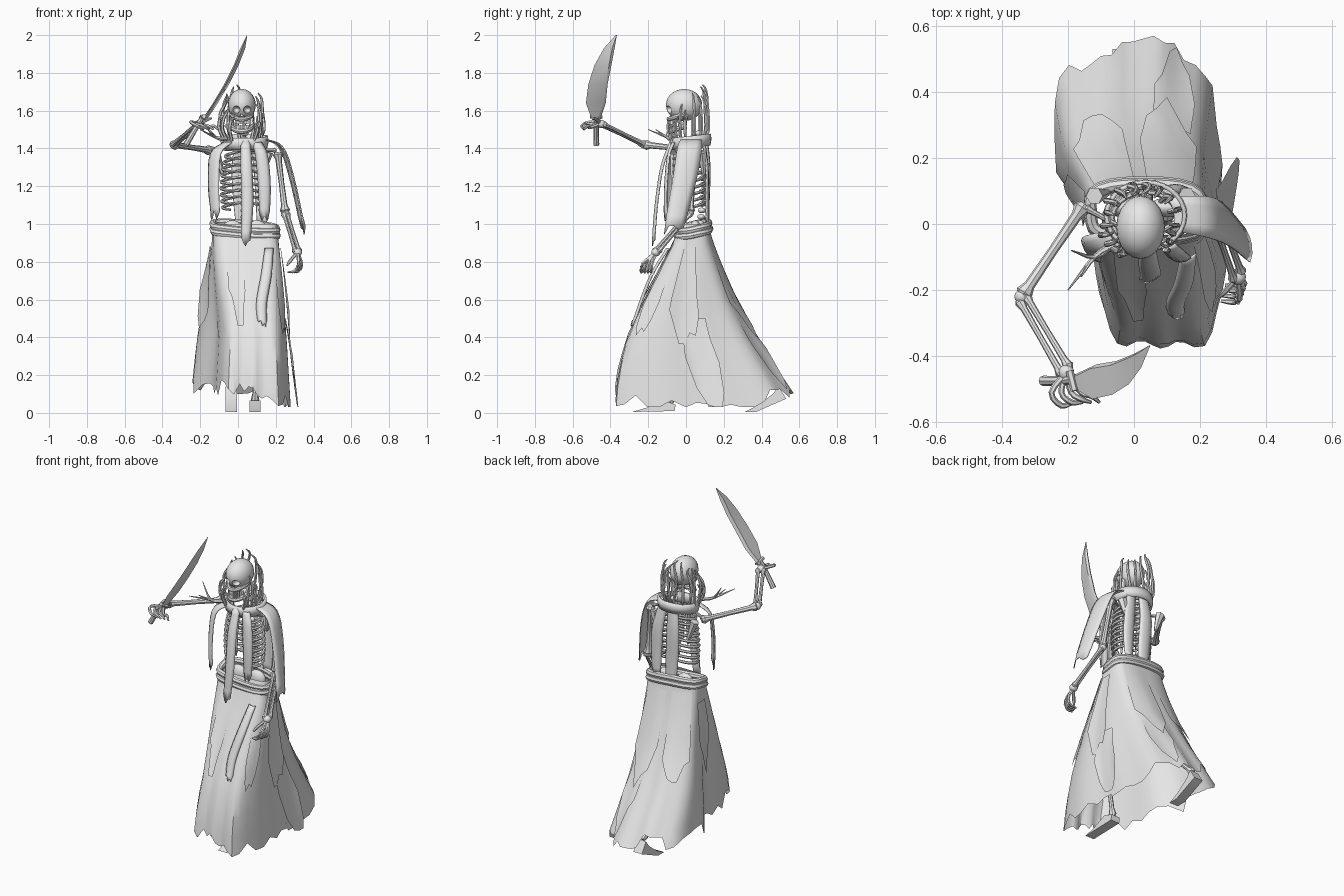
import bpy, bmesh, math, random
from mathutils import Vector, Matrix

random.seed(4)
cube = bpy.data.objects.get("Cube")
if cube:
    bpy.data.objects.remove(cube)

GREY = bpy.data.materials.new("plain_grey")
GREY.use_nodes = True
GREY.diffuse_color = (0.8, 0.8, 0.8, 1)
GREY.node_tree.nodes["Principled BSDF"].inputs["Base Color"].default_value = (0.8, 0.8, 0.8, 1)
made = []


def finish(name, bm, smooth=True):
    mesh = bpy.data.meshes.new(name)
    bm.to_mesh(mesh)
    bm.free()
    mesh.materials.append(GREY)
    ob = bpy.data.objects.new(name, mesh)
    bpy.context.collection.objects.link(ob)
    if smooth:
        made.append(ob)
    return ob


def curve_points(pts, steps):
    """Smooth path through a few points."""
    p = [Vector(q) for q in pts]
    p = [2 * p[0] - p[1]] + p + [2 * p[-1] - p[-2]]
    out = []
    for i in range(1, len(p) - 2):
        a, b, c, d = p[i - 1:i + 3]
        for s in range(steps):
            t = s / steps
            out.append(0.5 * (2 * b + (c - a) * t + (2 * a - 5 * b + 4 * c - d) * t * t
                              + (3 * b - a - 3 * c + d) * t ** 3))
    return out + [p[-2]]


def add_tube(bm, pts, radii, sides=6):
    pts = [Vector(p) for p in pts]
    rings = []
    for i, p in enumerate(pts):
        t = (pts[min(i + 1, len(pts) - 1)] - pts[max(i - 1, 0)]).normalized()
        ref = Vector((0, 0, 1)) if abs(t.z) < 0.8 else Vector((0, 1, 0))
        u = t.cross(ref).normalized()
        v = t.cross(u)
        k = i / (len(pts) - 1) * (len(radii) - 1)
        j = min(int(k), len(radii) - 2)
        r = radii[j] + (radii[j + 1] - radii[j]) * (k - j)
        rings.append([bm.verts.new(p + r * (u * math.cos(a) + v * math.sin(a)))
                      for a in (math.tau * n / sides for n in range(sides))])
    for a, b in zip(rings, rings[1:]):
        for n in range(sides):
            m = (n + 1) % sides
            bm.faces.new((a[n], a[m], b[m], b[n]))
    bm.faces.new(rings[0][::-1])
    bm.faces.new(rings[-1])


def add_bone(bm, a, b, r):
    a, b = Vector(a), Vector(b)
    add_tube(bm, [a.lerp(b, t) for t in (0, 0.04, 0.12, 0.5, 0.88, 0.96, 1)],
             [r, r * 1.6, r, r * 0.85, r, r * 1.6, r], 8)


def add_ball(bm, centre, size):
    m = Matrix.Translation(centre) @ Matrix.Diagonal((*size, 1))
    bmesh.ops.create_uvsphere(bm, u_segments=20, v_segments=14, radius=1, matrix=m)


def add_box(bm, centre, size):
    bmesh.ops.create_cube(bm, size=1, matrix=Matrix.Translation(centre) @ Matrix.Diagonal((*size, 1)))


def strip(name, pts, width, across, out):
    """Hanging cloth strip, bowed across its width, torn at the end."""
    bm = bmesh.new()
    path = curve_points(pts, 4)
    across, out = Vector(across).normalized(), Vector(out).normalized()
    rows = []
    for i, p in enumerate(path):
        f = i / (len(path) - 1)
        w = width * (0.8 + 0.25 * math.sin(math.pi * f))
        row = []
        for c in range(5):
            s = c / 2 - 1
            q = p + across * s * w / 2 - out * 0.012 * s * s
            if i == len(path) - 1:
                q.z -= random.uniform(-0.03, 0.035)
            row.append(bm.verts.new(q))
        rows.append(row)
    for a, b in zip(rows, rows[1:]):
        for c in range(4):
            bm.faces.new((a[c], a[c + 1], b[c + 1], b[c]))
    finish(name, bm).modifiers.new("cloth", "SOLIDIFY").thickness = 0.006


# Skirt sections: height, front y, back y, half width
SECTIONS = [(0.0, -.375, .63, .265), (0.2, -.36, .5, .25), (0.4, -.31, .37, .235), (0.6, -.22, .26, .215),
            (0.8, -.12, .18, .195), (0.94, -.05, .13, .178), (1.05, -.02, .11, .17)]


def skirt_point(angle, z, grow=1.0):
    """Boxy section whose front is narrower and set to one side."""
    z = max(0, min(z, 1.049))
    i = max(n for n in range(len(SECTIONS) - 1) if SECTIONS[n][0] <= z)
    lo, hi = SECTIONS[i], SECTIONS[i + 1]
    t = (z - lo[0]) / (hi[0] - lo[0])
    front, back, half = (lo[n] + (hi[n] - lo[n]) * t for n in (1, 2, 3))
    c, s = math.cos(angle), math.sin(angle)
    e = 3.9 - 1.1 * s
    k = (abs(c) ** e + abs(s) ** e) ** (-1 / e)
    k *= grow * (1 + 0.03 * (1 - z) * math.sin(11 * angle))
    y = (front + back) / 2 + (back - front) / 2 * k * s
    rear = 1 / (1 + math.exp((0.08 - y) / 0.06))
    flare = min(1, (1.05 - z) / 0.6)
    x = 0.035 + flare * (0.045 - 0.085 * rear) + half * (1 - 0.25 * flare * (1 - rear)) * k * c
    return Vector((x, y, z))


def cloth(name, start, end, top, bottom, grow, cols, rows, point=0.0, tilt=0.0):
    """Torn sheet over the skirt form, from start to end degrees, growing outward to its hem."""
    bm = bmesh.new()
    grid = []
    for c in range(cols + 1):
        f = c / cols
        a = math.radians(start + (end - start) * f)
        hem = bottom + random.uniform(-0.05, 0.05) + point * abs(2 * f - 1) ** 2
        hem += tilt * (max(0, math.sin(a)) ** 2 - math.cos(a))
        grid.append([bm.verts.new(skirt_point(a, top + (max(hem, 0.03) - top) * r / rows,
                                              1 + (grow - 1) * (0.3 + 0.7 * r / rows)))
                     for r in range(rows + 1)])
    for a, b in zip(grid, grid[1:]):
        for r in range(rows):
            bm.faces.new((a[r], a[r + 1], b[r + 1], b[r]))
    bmesh.ops.remove_doubles(bm, verts=bm.verts, dist=0.0005)
    finish(name, bm)


# Skirt, its overlays and the waistband
cloth("skirt", 0, 360, 1.0, 0.095, 1.0, 52, 9, tilt=0.045)
for n, (a, b, top, low, grow) in enumerate([
        (-122, -98, .93, .47, 1.05), (-20, 8, .88, .36, 1.14), (152, 188, .88, .48, 1.16),
        (100, 138, .95, .42, 1.05), (45, 88, .95, .4, 1.05), (48, 75, .5, .16, 1.04),
        (-50, -33, .9, .42, 1.05), (-7, 14, .5, .05, 1.2)]):
    cloth("skirt_overlay_%d" % (n + 1), a, b, top, low, grow, 6, 6, 0.2)
strip("skirt_sash", [(.165, -.1, .87), (.15, -.185, .73), (.125, -.245, .58), (.13, -.285, .46)],
      .05, (1, 0, 0), (0, -1, 0))
for n, z in enumerate((0.955, 0.985)):
    bm = bmesh.new()
    loop = [skirt_point(a, z, 0.98) + Vector((0, 0, 0.02 * math.sin(a) - 0.014 * math.cos(a)))
            for a in (math.tau * i / 32 for i in range(33))]
    add_tube(bm, loop, [0.019, 0.019], 8)
    finish("waistband_%d" % (n + 1), bm)

# Spine, pelvis and ribs
CX = 0.035
bm = bmesh.new()
for i in range(16):
    z = 0.97 + 0.034 * i
    y = 0.075 + 0.015 * math.sin((z - 1) * 8)
    add_ball(bm, (CX, y, z), (0.022, 0.02, 0.015))
    add_bone(bm, (CX, y, z), (CX, y + 0.03, z - 0.01), 0.005)
finish("spine", bm)
bm = bmesh.new()
for side in (-1, 1):
    add_ball(bm, (CX + side * 0.065, 0.05, 0.97), (0.055, 0.03, 0.05))
finish("pelvis", bm)
bm = bmesh.new()
for i in range(9):
    z = 1.39 - 0.034 * i
    w = 0.125 * math.sin(math.radians(45 + 9 * i)) ** 0.6
    gap = 0.2 + 0.5 * max(0, i - 5) / 3
    for side in (-1, 1):
        pts = []
        for s in range(11):
            a = (math.pi - gap) * s / 10
            pts.append((CX + side * w * math.sin(a), 0.015 + 0.082 * math.cos(a), z - 0.045 * math.sin(a / 2)))
        add_tube(bm, pts, [0.008, 0.009, 0.007], 6)
finish("ribs", bm)
bm = bmesh.new()
add_tube(bm, [(CX, -.065, 1.37), (CX, -.07, 1.28), (CX, -.068, 1.14)], [.02, .014, .006], 6)
finish("breastbone", bm)
bm = bmesh.new()
for tip in ((-0.15, 0.05, 1.4), (0.2, 0.05, 1.39)):
    add_bone(bm, (CX, -0.05, 1.39), tip, 0.009)
    add_tube(bm, [(tip[0] * 0.8, 0.085, 1.38), (tip[0] * 0.6 + .01, 0.095, 1.26)], [0.027, 0.01], 6)
finish("shoulder_bones", bm)


# Arms and hands
def arm(name, shoulder, elbow, wrist, fingers):
    bm = bmesh.new()
    add_bone(bm, shoulder, elbow, 0.017)
    for off in (-0.011, 0.011):
        o = Vector((off, off, 0))
        add_bone(bm, Vector(elbow) + o * 0.8, Vector(wrist) + o, 0.011)
    add_ball(bm, elbow, (0.022, 0.022, 0.022))
    add_ball(bm, wrist, (0.024, 0.024, 0.022))
    for path in fingers:
        add_tube(bm, curve_points([wrist] + path, 3), [0.01, 0.009, 0.009, 0.005], 6)
    finish(name, bm)


arm("right_arm", (-.15, .06, 1.39), (-.34, -.22, 1.42), (-.205, -.45, 1.53),
    [[(-.25 + .03 * i, -.51, 1.54 - .01 * i), (-.22 + .03 * i, -.55 + .01 * i, 1.52), (-.18 + .025 * i, -.54, 1.5)]
     for i in range(4)] + [[(-.17, -.47, 1.55), (-.14, -.49, 1.56)]])
arm("left_arm", (.21, .05, 1.38), (.25, .02, 1.06), (.315, -.16, .85),
    [[(.335 - .005 * i, -.18 - .016 * i, .79), (.32 - .008 * i, -.185 - .017 * i, .75),
      (.275 - .004 * i, -.185 - .016 * i, .745)] for i in range(4)] + [[(.28, -.2, .81), (.26, -.22, .78)]])

# Sword: grip, guard and a broad blade with a sharp front edge
bm = bmesh.new()
add_tube(bm, [(-.275, -.475, 1.42), (-.21, -.475, 1.53), (-.185, -.47, 1.57)], [.016, .013, .013], 8)
add_tube(bm, [(-.195, -.445, 1.565), (-.18, -.505, 1.57)], [.012, .012], 6)
finish("sword_grip", bm)
bm = bmesh.new()
rows = []
for z, x, front, back in ((1.55, -.18, -.497, -.455), (1.64, -.12, -.53, -.425), (1.74, -.06, -.517, -.415),
                          (1.84, -.01, -.485, -.395), (1.93, .025, -.435, -.378), (2.0, .048, -.372, -.366)):
    t = 0.013 if z < 2 else 0.001
    tilt = (back - front) * 0.06
    rows.append([bm.verts.new(v) for v in ((x - tilt, front, z), (x + t, back - t, z),
                                           (x + tilt, back, z), (x - t, back - t, z))])
for a, b in zip(rows, rows[1:]):
    for i in range(4):
        j = (i + 1) % 4
        bm.faces.new((a[i], a[j], b[j], b[i]))
bm.faces.new(rows[0])
bm.faces.new(rows[-1])
bmesh.ops.recalc_face_normals(bm, faces=bm.faces)
finish("sword_blade", bm)

# Skull with cut sockets, jaw and teeth
HX = 0.02
bm = bmesh.new()
add_ball(bm, (HX, -0.01, 1.63), (0.074, 0.096, 0.085))
skull = finish("skull", bm)
bm = bmesh.new()
for side in (-1, 1):
    add_ball(bm, (HX + side * 0.03, -0.1, 1.605), (0.021, 0.04, 0.02))
add_tube(bm, [(HX, -0.14, 1.572), (HX, -0.06, 1.572)], [0.013, 0.013], 3)
cutter = finish("socket_cutter", bm, False)
cutter.hide_render = cutter.hide_viewport = True
cut = skull.modifiers.new("sockets", "BOOLEAN")
cut.operation, cut.object = "DIFFERENCE", cutter
bm = bmesh.new()
for z, depth, r in ((1.555, -0.09, 0.013), (1.49, -0.082, 0.014)):
    add_tube(bm, [(HX + 0.053 * math.cos(a), depth * math.sin(a), z + 0.03 * (1 - math.sin(a)))
                  for a in (math.pi * i / 12 for i in range(13))], [r, r], 8)
for side in (-1, 1):
    add_tube(bm, [(HX + side * .053, 0, 1.58), (HX + side * .053, -.01, 1.51)], [.012, .014], 6)
for i in range(8):
    a = math.radians(50 + 80 * i / 7)
    for z in (1.54, 1.514):
        add_box(bm, (HX + .051 * math.cos(a), -.088 * math.sin(a), z), (.008, .01, .022))
finish("jaw_and_teeth", bm)

# Flat collar band
bm = bmesh.new()
levels = [[bm.verts.new((.035 + r * math.cos(a), .025 + .85 * r * math.sin(a), z + .012 * math.sin(a)))
           for a in (math.tau * i / 28 for i in range(28))] for z, r in ((1.405, .108), (1.435, .115), (1.465, .112))]
for lo, hi in zip(levels, levels[1:]):
    for i in range(28):
        bm.faces.new((lo[i], lo[i - 1], hi[i - 1], hi[i]))
finish("collar", bm).modifiers.new("cloth", "SOLIDIFY").thickness = 0.012

# Curved strands around the head
bm = bmesh.new()
for angle in (-48, -32, -18, -5, 20, 42, 62, 82, 102, 122, 145, 165, 185, 200, 215, 228, 240):
    a = math.radians(angle)
    top = 1.63 + 0.07 * math.sin(a) + random.uniform(-0.04, 0.04)
    d = Vector((math.cos(a), math.sin(a), 0))
    base = Vector((0.02, 0.005, 0))
    pts = [base + d * r + Vector((random.uniform(-.012, .012), 0, z))
           for r, z in ((.095, 1.44), (.115, 1.5), (.112, (1.5 + top) / 2), (.104, top - .03), (.085, top))]
    add_tube(bm, curve_points(pts, 3), [.008, .009, .008, .003], 6)
for tip in ((-.2, -.2, 1.5), (-.19, -.08, 1.55), (-.16, -.16, 1.5)):
    add_tube(bm, curve_points([(-.06, -.06, 1.45), (-.12, -.1, 1.46), tip], 3), [.01, .008, .002], 6)
finish("head_strands", bm)

# Cloth strips hanging from the collar
X, Y = (1, 0, 0), (0, 1, 0)
strip("front_strip", [(.04, -.08, 1.44), (.045, -.13, 1.3), (.05, -.16, 1.1), (.04, -.175, .91)], .055, X, (0, -1, 0))
strip("right_front_strip", [(-.06, -.05, 1.43), (-.125, -.07, 1.37), (-.135, -.09, 1.2), (-.125, -.1, 1.05)],
      .075, (1, -1, 0), (-1, -1, 0))
strip("left_front_strip", [(.1, -.07, 1.43), (.125, -.095, 1.36), (.14, -.11, 1.2), (.14, -.11, 1.04)],
      .06, X, (0, -1, 0))
strip("left_shoulder_strip", [(.12, .03, 1.45), (.23, .02, 1.41), (.29, -.005, 1.25), (.352, -.065, .97)],
      .125, (-.15, 1, 0), X)
strip("back_strip", [(.02, .115, 1.45), (.01, .13, 1.3), (.02, .125, 1.1), (.03, .125, .94)], .085, X, Y)
strip("left_back_strip", [(.09, .1, 1.45), (.12, .12, 1.3), (.13, .12, 1.15), (.13, .12, 1.0)], .075, X, Y)

# Legs and feet
bm = bmesh.new()
for hip, knee, ankle in (((-.03, .05, .95), (-.05, .1, .52), (-.035, .48, .14)),
                         ((.1, .04, .95), (.1, -.14, .52), (.09, -.08, .05))):
    add_bone(bm, hip, knee, 0.017)
    add_bone(bm, knee, ankle, 0.014)
finish("leg_bones", bm)
for name, x, profile in (
        ("left_foot", .09, [(-.285, .005), (-.06, .01), (-.055, .045), (-.12, .065), (-.2, .03)]),
        ("right_foot", -.035, [(.31, .005), (.37, .005), (.53, .075), (.49, .14), (.46, .1), (.38, .04)])):
    bm = bmesh.new()
    face = bm.faces.new([bm.verts.new((x - .03, y, z)) for y, z in profile])
    ext = bmesh.ops.extrude_face_region(bm, geom=[face])
    bmesh.ops.translate(bm, vec=(.06, 0, 0), verts=[v for v in ext["geom"] if isinstance(v, bmesh.types.BMVert)])
    bmesh.ops.recalc_face_normals(bm, faces=bm.faces)
    finish(name, bm)

# Soft shading with crisp edges
bpy.ops.object.select_all(action="DESELECT")
for ob in made:
    ob.select_set(True)
bpy.context.view_layer.objects.active = made[0]
bpy.ops.object.shade_smooth_by_angle(angle=math.radians(35))
